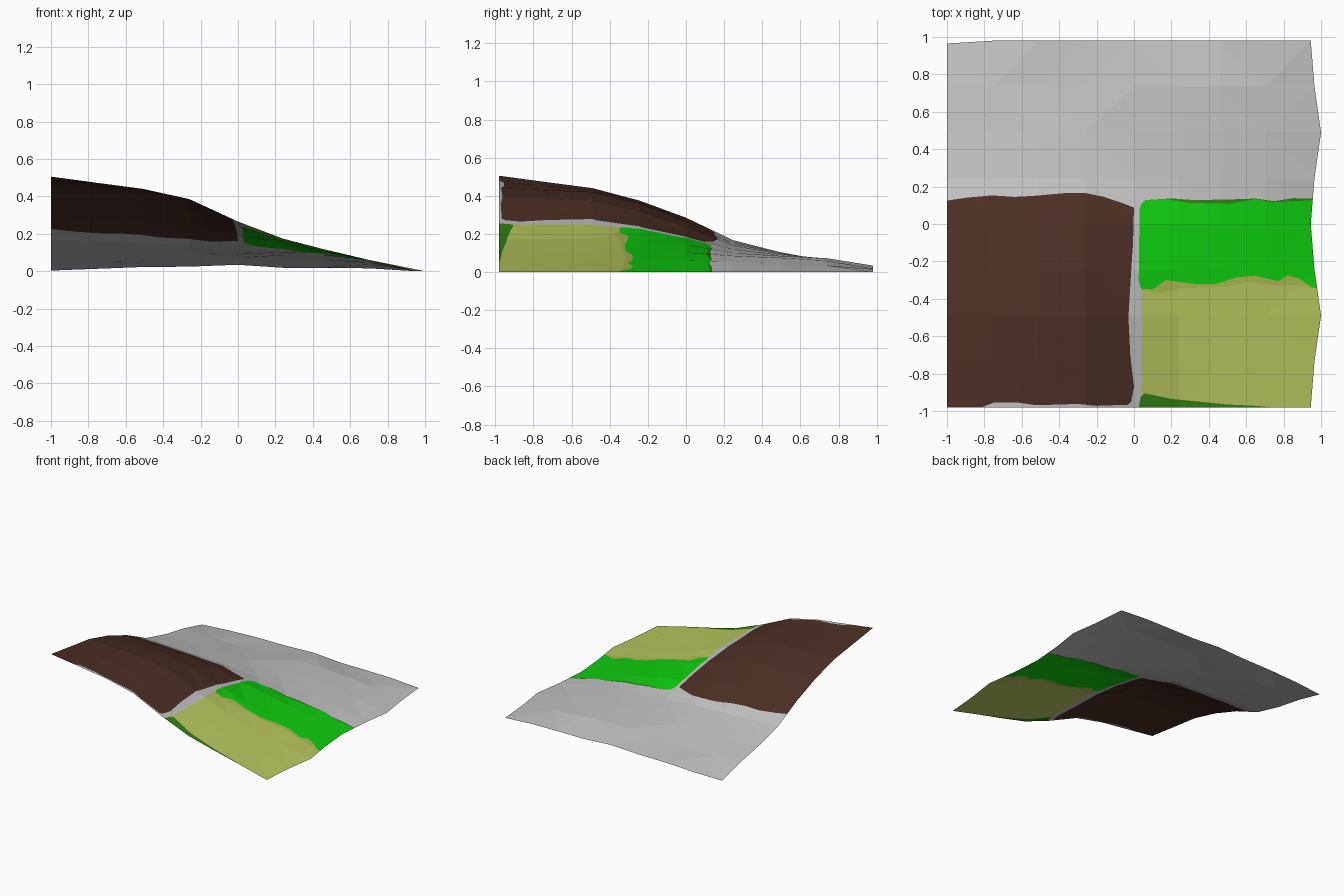
import bpy, bmesh
from mathutils import Vector

if "Cube" in bpy.data.objects:
    bpy.data.objects.remove(bpy.data.objects["Cube"])

# Coarse height field: one row per y line, heights at the x stations, falling to 0 at the right edge
XS = [-1, -.755, -.51, -.26, 0, .24, .46, .7]
ROWS = [
    (.505, .44, .385, .265, .17, .115, .06),
    (.472, .43, .385, .265, .174, .117, .06),
    (.44, .42, .375, .265, .174, .115, .06),
    (.375, .36, .32, .235, .163, .11, .06),
    (.285, .265, .24, .185, .143, .103, .06),
    (.168, .15, .14, .12, .10, .085, .055),
    (.105, .10, .095, .09, .085, .075, .045),
    (.06, .05, .055, .07, .073, .06, .035),
    (.003, .022, .024, .034, .018, .018, .015)]
RIGHT = [.945, .965, 1, .965, .945, .965, 1, .965, .945]

# Borders between ground covers, (x, y); the first five run along x, the last two along y
brown_top = [(-1, .125), (-.9, .14), (-.76, .153), (-.64, .145), (-.54, .15), (-.37, .165),
             (-.26, .165), (-.16, .145), (-.07, .115), (.005, .085)]
brown_bottom = [(-1, -.979), (-.81, -.978), (-.75, -.955), (-.62, -.955), (-.52, -.969),
                (-.3, -.962), (-.2, -.972), (.005, -.965)]
green_top = [(.02, .09), (.06, .127), (.17, .133), (.29, .113), (.5, .108), (.65, .133),
             (.74, .116), (.83, .12), (1, .13)]
shrub_top = [(.02, .09), (.06, .128), (.2, .137), (.32, .128), (.5, .131), (.65, .136),
             (.75, .122), (.85, .138), (1, .135)]
green_bottom = [(.02, -.345), (.1, -.35), (.17, -.30), (.32, -.32), (.44, -.32), (.55, -.285),
                (.65, -.276), (.77, -.306), (.82, -.275), (.88, -.29), (.95, -.338), (1, -.345)]
fringe_bottom = [(.02, -.35), (.15, -.37), (.24, -.345), (.5, -.333), (.62, -.31), (.75, -.328),
                 (.88, -.33), (1, -.35)]
shrub_front = [(.02, -.94), (.055, -.905), (.2, -.935), (.35, -.95), (.5, -.965), (.65, -.972), (.75, -.981)]
brown_right = [(-.045, -.98), (-.015, -.95), (0, -.87), (-.02, -.7), (-.03, -.5), (-.015, -.25),
               (-.005, -.1), (0, .1)]
green_left = [(.025, -.98), (.035, -.93), (.045, -.85), (.04, -.7), (.045, -.55), (.038, -.35),
              (.025, -.3), (.03, .08), (.05, .14)]


def value(curve, t, axis):
    """Position of a border across its running axis."""
    o = 1 - axis
    for a, b in zip(curve, curve[1:]):
        if t <= b[axis]:
            f = max(0, (t - a[axis]) / (b[axis] - a[axis]))
            return a[o] + f * (b[o] - a[o])
    return curve[-1][o]


def slice_faces(bm, faces, co, no):
    geom = set(faces)
    for f in faces:
        geom.update(f.edges)
        geom.update(f.verts)
    if faces:
        bmesh.ops.bisect_plane(bm, geom=list(geom), dist=1e-5, plane_co=co, plane_no=no)


def touching(bm, axis, lo, hi, olo, ohi):
    """Faces centred inside an interval of one axis and crossing a range of the other."""
    o = 1 - axis
    return [f for f in bm.faces
            if lo < sum(v.co[axis] for v in f.verts) / len(f.verts) < hi
            and min(v.co[o] for v in f.verts) <= ohi and max(v.co[o] for v in f.verts) >= olo]


def cut(bm, curve, axis=0):
    """Cut a border polyline into the sheet."""
    o = 1 - axis
    olo, ohi = min(p[o] for p in curve), max(p[o] for p in curve)
    n = Vector((1, 0, 0)) if axis == 0 else Vector((0, 1, 0))
    for p in curve:
        slice_faces(bm, touching(bm, axis, -9, 9, olo, ohi), Vector((p[0], p[1], 0)), n)
    for a, b in zip(curve, curve[1:]):
        near = touching(bm, axis, a[axis], b[axis], min(a[o], b[o]), max(a[o], b[o]))
        slice_faces(bm, near, Vector((a[0], a[1], 0)), Vector((a[1] - b[1], b[0] - a[0], 0)))


# Terrain sheet
bm = bmesh.new()
grid = []
for j, row in enumerate(ROWS):
    y = -.98 + j * .245
    z = [row[0], (row[0] + row[1]) / 2, *row[1:], 0]
    x = XS + [RIGHT[j]]
    grid.append([bm.verts.new((x[i], y - (.015 if (i, j) == (0, 8) else 0), z[i])) for i in range(9)])
for j in range(8):
    for i in range(8):
        bm.faces.new((grid[j][i], grid[j][i + 1], grid[j + 1][i + 1], grid[j + 1][i]))
bmesh.ops.triangulate(bm, faces=bm.faces[:])

for c in (brown_top, brown_bottom, green_top, shrub_top, green_bottom, fringe_bottom, shrub_front):
    cut(bm, c)
for c in (brown_right, green_left):
    cut(bm, c, 1)


# Ground cover by position: 0 rock, 1 soil, 2 grass, 3 dry grass, 4 dry fringe, 5 shrubs
def cover(x, y):
    if x < value(brown_right, y, 1):
        inside = value(brown_bottom, x, 0) < y < value(brown_top, x, 0)
        return 1 if inside else 0
    if x < value(green_left, y, 1) or y > max(value(shrub_top, x, 0), value(green_top, x, 0)):
        return 0
    if y > value(green_top, x, 0):
        return 5
    if y > value(green_bottom, x, 0):
        return 2
    if y > value(fringe_bottom, x, 0):
        return 4
    return 3 if y > value(shrub_front, x, 0) else 5


for f in bm.faces:
    c = f.calc_center_median()
    f.material_index = cover(c.x, c.y)
    f.smooth = False
bmesh.ops.triangulate(bm, faces=[f for f in bm.faces if len(f.verts) > 4])
bm.normal_update()

mesh = bpy.data.meshes.new("terrain")
bm.to_mesh(mesh)
bm.free()
terrain = bpy.data.objects.new("terrain", mesh)
bpy.context.collection.objects.link(terrain)


def linear(c):
    c /= 255
    return c / 12.92 if c <= .04045 else ((c + .055) / 1.055) ** 2.4


for name, rgb in (("grey rock", (193, 193, 193)), ("brown soil", (76, 47, 37)),
                  ("bright grass", (14, 205, 14)), ("dry grass", (184, 199, 94)),
                  ("dry fringe", (170, 186, 82)), ("dark shrubs", (48, 130, 20))):
    m = bpy.data.materials.new(name)
    m.diffuse_color = (*[linear(c) for c in rgb], 1)
    m.use_nodes = True
    m.node_tree.nodes["Principled BSDF"].inputs["Base Color"].default_value = m.diffuse_color
    mesh.materials.append(m)
